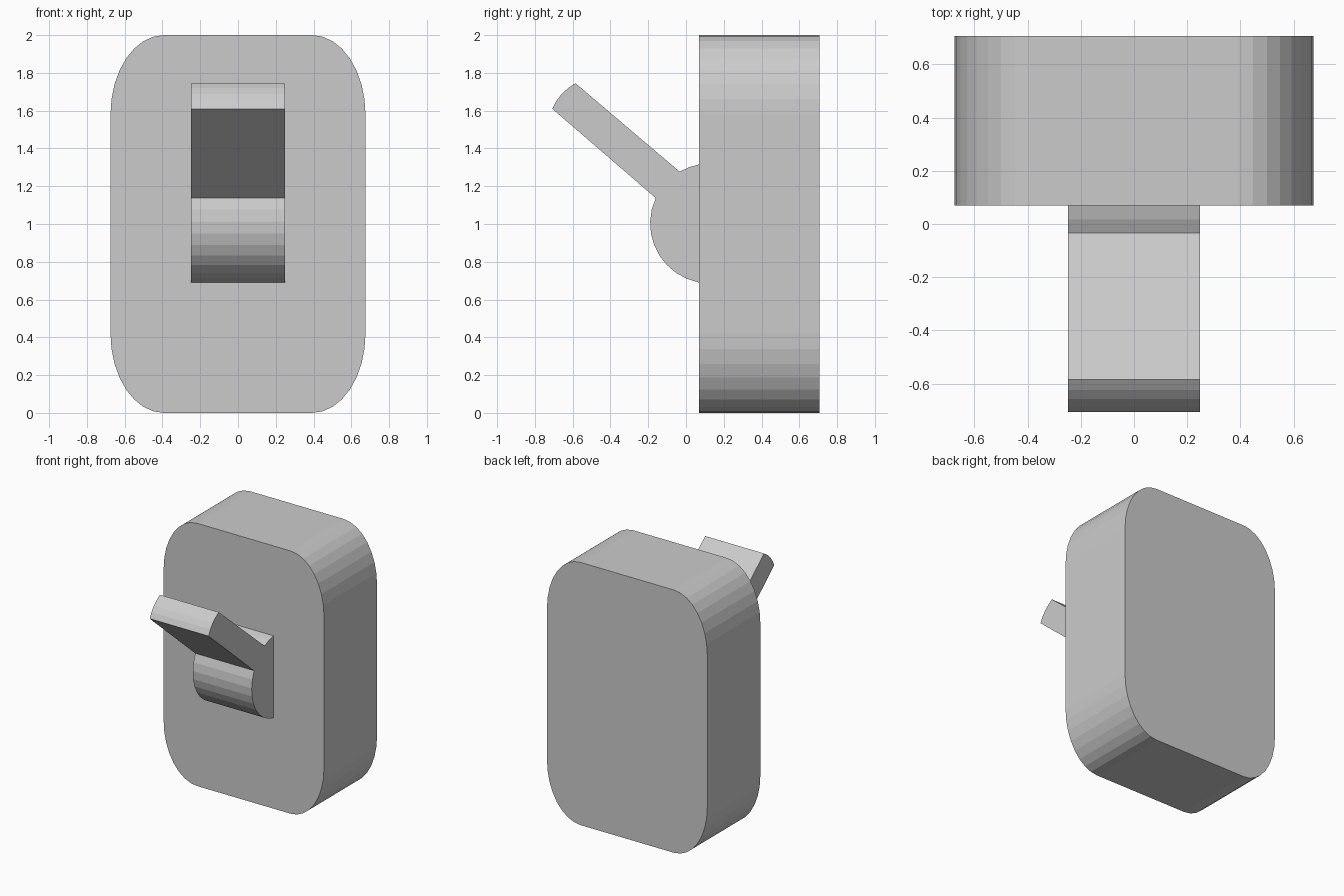
import bpy, bmesh
from math import sin, cos, radians, atan2, hypot

if "Cube" in bpy.data.objects:
    bpy.data.objects.remove(bpy.data.objects["Cube"])


def extrude(name, profile, offset):
    """Make a solid by sweeping a closed 3D profile along an offset vector."""
    bm = bmesh.new()
    face = bm.faces.new([bm.verts.new(p) for p in profile])
    res = bmesh.ops.extrude_face_region(bm, geom=[face], use_keep_orig=True)
    verts = [v for v in res["geom"] if isinstance(v, bmesh.types.BMVert)]
    bmesh.ops.translate(bm, verts=verts, vec=offset)
    bmesh.ops.recalc_face_normals(bm, faces=bm.faces)
    mesh = bpy.data.meshes.new(name)
    bm.to_mesh(mesh)
    bm.free()
    obj = bpy.data.objects.new(name, mesh)
    bpy.context.collection.objects.link(obj)
    return obj


def arc(cx, cz, rx, rz, start, end, steps):
    """Points on an elliptical arc, angles in degrees."""
    angles = [radians(start + (end - start) * i / steps) for i in range(steps + 1)]
    return [(cx + rx * cos(a), cz + rz * sin(a)) for a in angles]


# Base block with elliptical rounded corners
HALF_W, HALF_H, RX, RZ = 0.675, 1.0, 0.283, 0.42
outline = []
for sx, sz, start in ((1, 1, 0), (-1, 1, 90), (-1, -1, 180), (1, -1, 270)):
    outline += arc(sx * (HALF_W - RX), 1 + sz * (HALF_H - RZ), RX, RZ,
                   start, start + 90, 8)
extrude("base_block", [(x, 0.07, z) for x, z in outline], (0, 0.638, 0))

# Lever: round hub and tilted arm in one side profile (y, z)
HUB_Y, HUB_Z, HUB_R = 0.128, 1.003, 0.318
hub_top = arc(HUB_Y, HUB_Z, HUB_R, HUB_R, 90, 120.5, 3)
hub_front = arc(HUB_Y, HUB_Z, HUB_R, HUB_R, 155, 270, 10)

# Gently bulging arm tip, between its upper and lower corners
(y0, z0), (y1, z1) = (-0.585, 1.745), (-0.708, 1.61)
chord, bulge = hypot(y1 - y0, z1 - z0), 0.016
ny, nz = (z1 - z0) / chord, -(y1 - y0) / chord
tip = []
for i in range(5):
    t = i / 4
    h = bulge * 4 * t * (1 - t)
    tip.append((y0 + (y1 - y0) * t + ny * h, z0 + (z1 - z0) * t + nz * h))

side = hub_top + tip + hub_front
extrude("toggle_lever", [(-0.248, y, z) for y, z in side], (0.496, 0, 0))
